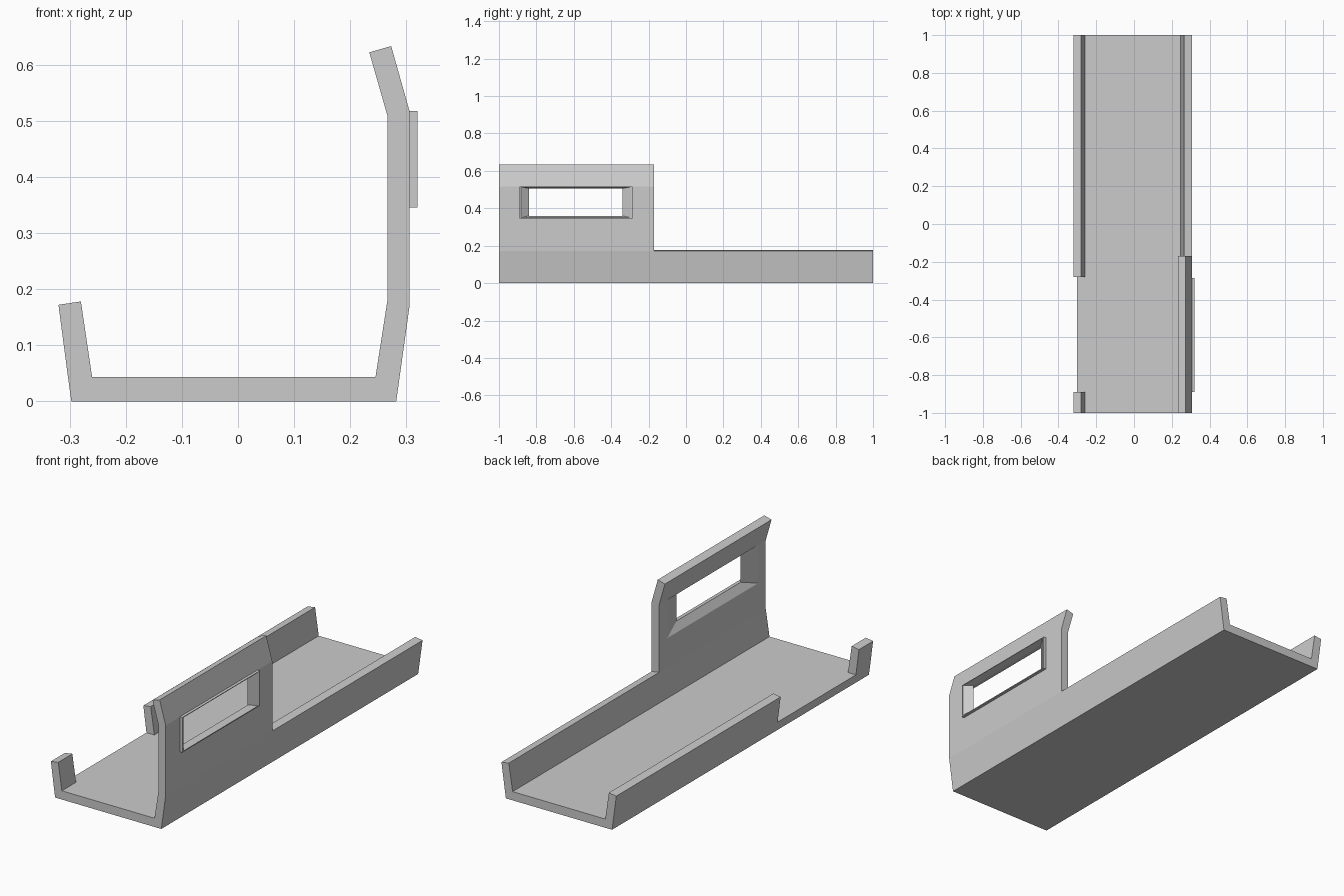
import bpy, bmesh

if "Cube" in bpy.data.objects:
    bpy.data.objects.remove(bpy.data.objects["Cube"])


def loft(name, rings):
    """Solid skinned between rings of 3D points, capped at both ends."""
    bm = bmesh.new()
    vs = [[bm.verts.new(p) for p in ring] for ring in rings]
    n = len(vs[0])
    for a, b in zip(vs, vs[1:]):
        for i in range(n):
            j = (i + 1) % n
            bm.faces.new((a[i], a[j], b[j], b[i]))
    bm.faces.new(vs[0][::-1])
    bm.faces.new(vs[-1])
    bmesh.ops.recalc_face_normals(bm, faces=bm.faces)
    me = bpy.data.meshes.new(name)
    bm.to_mesh(me)
    bm.free()
    ob = bpy.data.objects.new(name, me)
    bpy.context.collection.objects.link(ob)
    return ob


def prism(name, profile, y0, y1):
    """Extrude an xz profile along y."""
    return loft(name, [[(x, y, z) for x, z in profile] for y in (y0, y1)])


def rect(x, y0, y1, z0, z1):
    return [(x, y0, z0), (x, y1, z0), (x, y1, z1), (x, y0, z1)]


# Floor with the low right wall, full length
prism("floor_and_low_wall",
      [(-0.297, 0), (0.282, 0), (0.306, 0.172), (0.266, 0.178),
       (0.245, 0.043), (-0.26, 0.043), (-0.303, 0.043)], -1, 1)

# Left wall in two pieces, leaving a doorway
left = [(-0.303, 0.043), (-0.26, 0.043), (-0.28, 0.178), (-0.32, 0.172)]
prism("left_wall_long", left, -0.28, 1)
prism("left_wall_post", left, -1, -0.89)

# Tall right wall with the inward-leaning top
wall = prism("tall_wall",
             [(0.306, 0.172), (0.306, 0.516), (0.273, 0.633),
              (0.234, 0.622), (0.266, 0.51), (0.266, 0.178)], -1, -0.17)

# Raised window surround
frame = loft("window_frame", [rect(x, -0.89, -0.285, 0.345, 0.517) for x in (0.306, 0.32)])

# Window opening: flared to both sides of a narrow throat
cutter = loft("window_cutter", [
    rect(0.256, -0.985, -0.19, 0.307, 0.513),
    rect(0.29, -0.84, -0.34, 0.36, 0.506),
    rect(0.325, -0.89 + 0.002, -0.285 - 0.002, 0.348, 0.515)])
cutter.hide_render = True
for ob in (wall, frame):
    m = ob.modifiers.new("window", 'BOOLEAN')
    m.operation = 'DIFFERENCE'
    m.solver = 'EXACT'
    m.object = cutter
    bpy.context.view_layer.objects.active = ob
    bpy.ops.object.modifier_apply(modifier=m.name)
bpy.data.objects.remove(cutter)
